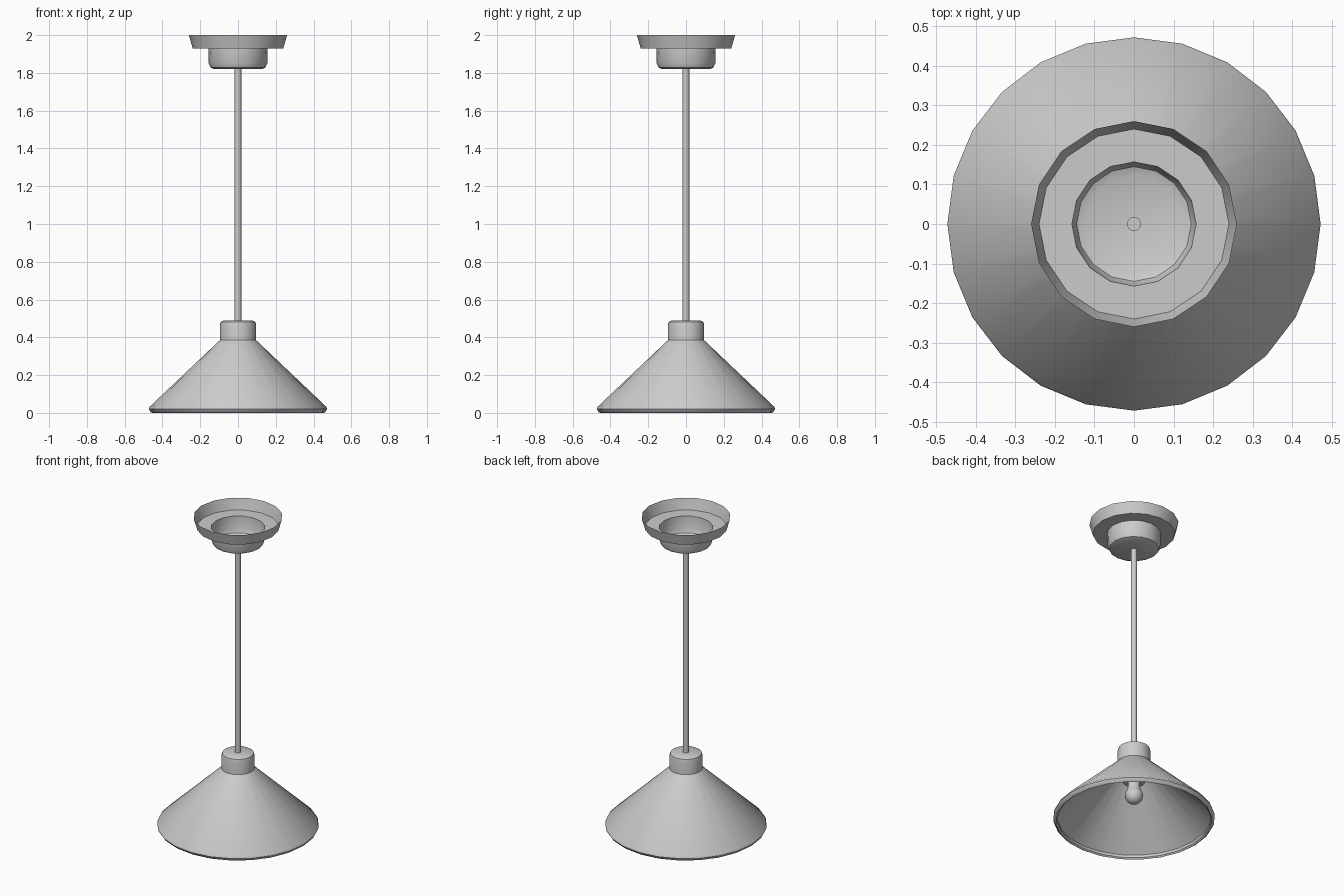
import bpy
import bmesh
from math import cos, sin, pi, radians

cube = bpy.data.objects.get("Cube")
if cube:
    bpy.data.objects.remove(cube, do_unlink=True)

grey = bpy.data.materials.new("light grey")
grey.use_nodes = True
grey.diffuse_color = (0.6, 0.6, 0.6, 1)
grey.node_tree.nodes["Principled BSDF"].inputs["Base Color"].default_value = (0.6, 0.6, 0.6, 1)


def lathe(name, profile, sides, angle=35):
    """Revolve (radius, height) points about z; a zero radius closes to a point."""
    bm = bmesh.new()
    rings = []
    for r, z in profile:
        count = sides if r > 0 else 1
        rings.append([bm.verts.new((r * cos(2 * pi * i / sides), r * sin(2 * pi * i / sides), z))
                      for i in range(count)])
    for a, b in zip(rings, rings[1:]):
        for i in range(sides):
            j = (i + 1) % sides
            corners = [a[i % len(a)], a[j % len(a)], b[j % len(b)], b[i % len(b)]]
            bm.faces.new(list(dict.fromkeys(corners)))
    mesh = bpy.data.meshes.new(name)
    bm.to_mesh(mesh)
    bm.free()
    mesh.materials.append(grey)
    obj = bpy.data.objects.new(name, mesh)
    bpy.context.collection.objects.link(obj)
    bpy.ops.object.select_all(action='DESELECT')
    obj.select_set(True)
    bpy.context.view_layer.objects.active = obj
    bpy.ops.object.shade_smooth_by_angle(angle=radians(angle))
    return obj


# Ceiling canopy: open flared dish with a rounded cup below it
lathe("ceiling_canopy", [(0, 1.82), (0.125, 1.82), (0.145, 1.828), (0.155, 1.85),
                         (0.157, 1.93), (0.24, 1.93), (0.26, 2.0)], 16)

# Hanging rod
lathe("hanging_rod", [(0, 0.48), (0.018, 0.48), (0.018, 1.825), (0, 1.825)], 12)

# Cap on top of the shade
lathe("shade_cap", [(0, 0.36), (0.096, 0.36), (0.096, 0.465), (0.092, 0.481),
                    (0.08, 0.488), (0, 0.488)], 24)

# Conical shade with a rolled lip and a hollow inside
lathe("lamp_shade", [(0, 0.365), (0.085, 0.365), (0.448, 0.026), (0.446, 0.008),
                     (0.455, 0), (0.464, 0.006), (0.472, 0.02), (0.468, 0.032),
                     (0.096, 0.385)], 24)

# Bulb socket inside the shade
lathe("bulb_socket", [(0, 0.26), (0.065, 0.26), (0.065, 0.37), (0, 0.37)], 16)

# Bulb: round globe running into a narrow neck
globe = [(0.053 * sin(pi * k / 10), 0.168 - 0.053 * cos(pi * k / 10)) for k in range(8)]
lathe("light_bulb", [(0, globe[0][1])] + globe[1:] + [(0.036, 0.225), (0.036, 0.27), (0, 0.27)], 16)
